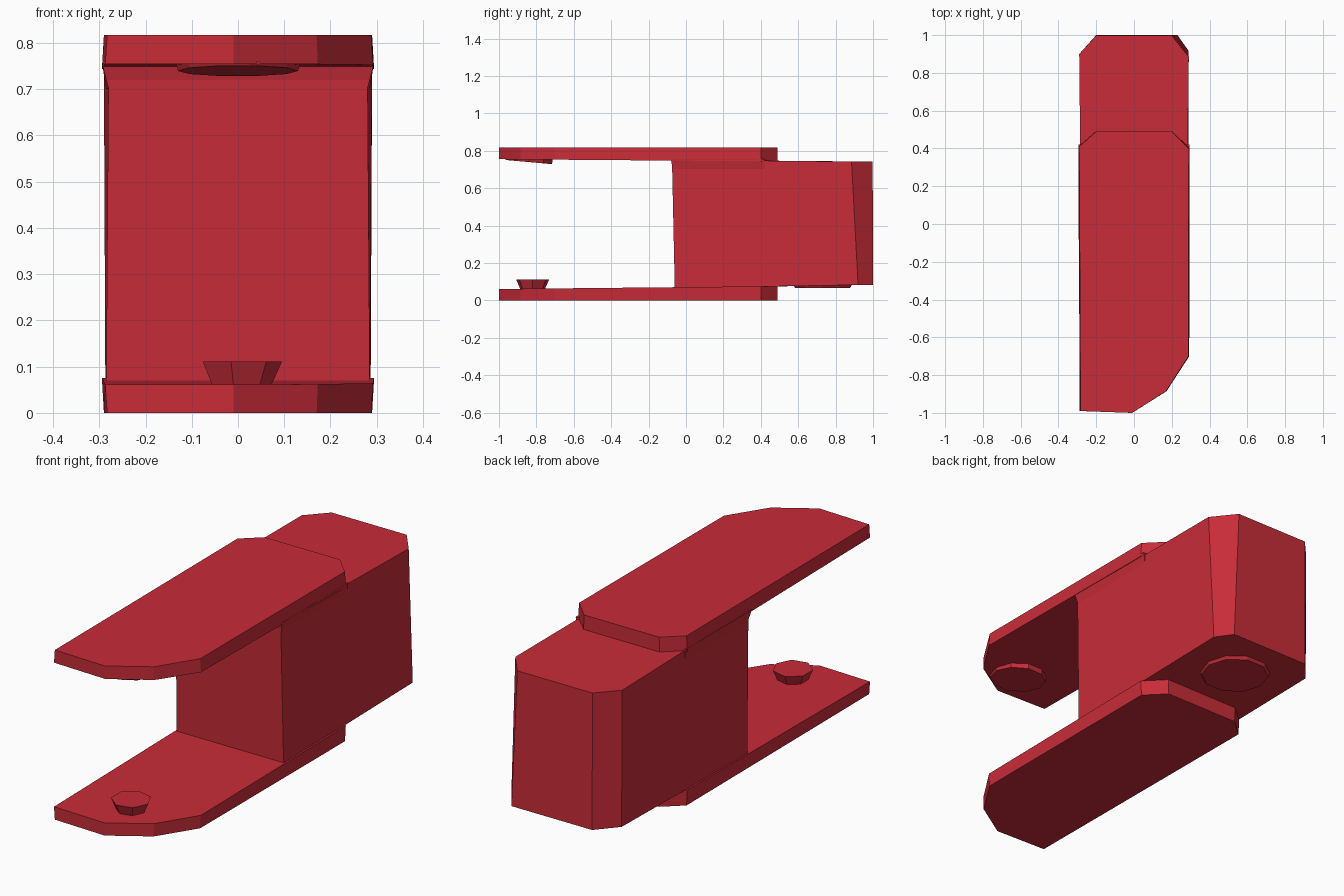
import bpy, bmesh
from math import cos, sin, pi, radians

if "Cube" in bpy.data.objects:
    bpy.data.objects.remove(bpy.data.objects["Cube"])

red = bpy.data.materials.new("red")
red.diffuse_color = (0.58, 0.025, 0.04, 1)
red.use_nodes = True
red.node_tree.nodes["Principled BSDF"].inputs["Base Color"].default_value = red.diffuse_color


def loft(name, low, high, z_low, z_high):
    """Join two outlines of equal length; heights are functions of y."""
    bm = bmesh.new()
    a = [bm.verts.new((x, y, z_low(y))) for x, y in low]
    b = [bm.verts.new((x, y, z_high(y))) for x, y in high]
    bm.faces.new(a[::-1])
    bm.faces.new(b)
    n = len(a)
    for i in range(n):
        j = (i + 1) % n
        bm.faces.new((a[i], a[j], b[j], b[i]))
    bmesh.ops.recalc_face_normals(bm, faces=bm.faces)
    mesh = bpy.data.meshes.new(name)
    bm.to_mesh(mesh)
    bm.free()
    obj = bpy.data.objects.new(name, mesh)
    bpy.context.collection.objects.link(obj)
    mesh.materials.append(red)
    bpy.ops.object.select_all(action='DESELECT')
    obj.select_set(True)
    bpy.context.view_layer.objects.active = obj
    bpy.ops.object.shade_smooth_by_angle(angle=radians(20))
    return obj


def ring(cx, cy, r, n):
    return [(cx + r * cos(2 * pi * i / n), cy + r * sin(2 * pi * i / n)) for i in range(n)]


# Plates: clipped rear corners, slanted nose on one side
plate = [(-0.283, -0.99), (-0.01, -1.0), (0.17, -0.885), (0.288, -0.70),
         (0.29, 0.40), (0.20, 0.49), (-0.20, 0.49), (-0.29, 0.41)]
inner = [(x * 1.015, y) for x, y in plate]
loft("lower_plate", plate, inner,
     lambda y: 0.0, lambda y: 0.061 + 0.015 * (y + 1) / 1.49)
loft("upper_plate", inner, plate,
     lambda y: 0.755 - 0.012 * (y + 1) / 1.49, lambda y: 0.817)

# Connecting block, rear corners clipped, chamfer slightly skewed
block_low = [(-0.285, -0.06), (0.285, -0.06), (0.287, 0.92), (0.23, 1.0),
             (-0.20, 1.0), (-0.287, 0.90)]
block_high = [(-0.28, -0.075), (0.28, -0.075), (0.29, 0.885), (0.20, 0.998),
              (-0.20, 0.998), (-0.29, 0.90)]
loft("block", block_low, block_high,
     lambda y: 0.066 if y < 0 else 0.083, lambda y: 0.752 if y < 0 else 0.742)

# Small flare where the block meets the upper plate
loft("upper_flare",
     [(-0.28, -0.07), (0.28, -0.07), (0.285, 0.42), (-0.285, 0.42)],
     [(-0.294, -0.082), (0.294, -0.082), (0.294, 0.42), (-0.294, 0.42)],
     lambda y: 0.70, lambda y: 0.756)

# Peg on the lower plate, wider at its top
loft("peg", ring(0.005, -0.82, 0.065, 7), ring(0.005, -0.82, 0.09, 7),
     lambda y: 0.055, lambda y: 0.111)

# Shallow tilted socket rim under the upper plate
loft("upper_socket", ring(0, -0.84, 0.13, 10), ring(0, -0.84, 0.135, 10),
     lambda y: 0.752 - 0.024 * (y + 0.98) / 0.27, lambda y: 0.76)

# Shallow disc under the block
loft("block_socket", ring(0, 0.73, 0.155, 10), ring(0, 0.73, 0.17, 10),
     lambda y: 0.067, lambda y: 0.09)
